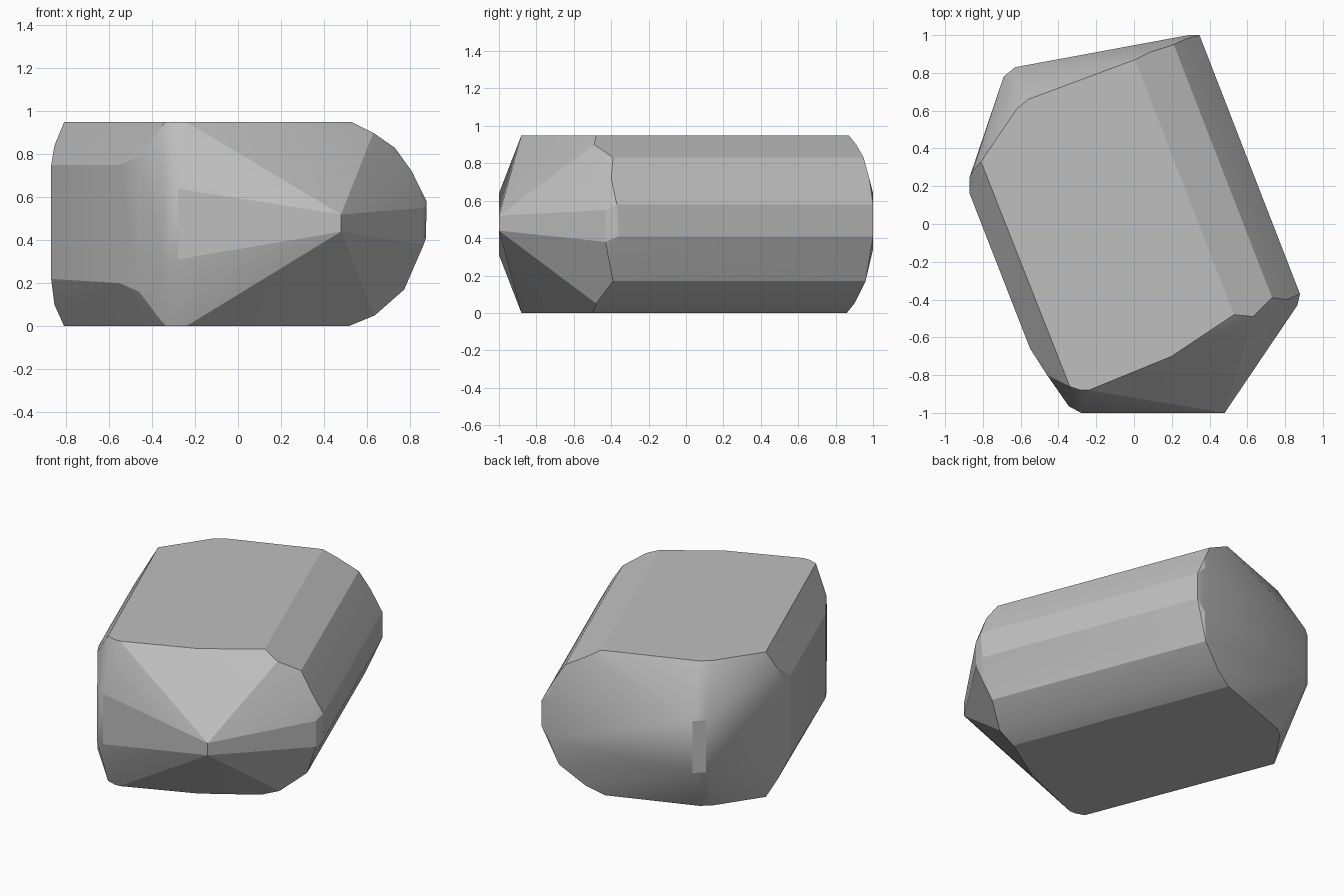
import bpy, bmesh, math

cube = bpy.data.objects.get("Cube")
if cube:
    bpy.data.objects.remove(cube, do_unlink=True)

# Stone colour
grey = bpy.data.materials.new("stone grey")
grey.use_nodes = True
colour = (0.52, 0.52, 0.52, 1)
grey.diffuse_color = colour
grey.node_tree.nodes["Principled BSDF"].inputs["Base Color"].default_value = colour

bm = bmesh.new()
TOP = 0.95


def post(x, y, low, high):
    """Vertical edge of the block."""
    for z in (low, high):
        bm.verts.new((x, y, z))


def rail(offset, z, front, back):
    """Long edge running along the slanted axis of the block."""
    for y in (front, back):
        bm.verts.new(((offset - 0.362 * y) / 0.932, y, z))


# Rounded long side
for r in [(0.32, TOP, -0.48, 0.87), (0.41, 0.90, -0.49, 0.91),
          (0.54, 0.83, -0.39, 0.95), (0.61, 0.72, -0.40, 0.98),
          (0.685, 0.58, -0.37, 1.0), (0.685, 0.41, -0.36, 1.0),
          (0.58, 0.17, -0.39, 0.96), (0.42, 0.05, -0.48, 0.90),
          (0.30, 0.0, -0.50, 0.86)]:
    rail(*r)

# Outlines of the flat top and bottom
for x, y in [(-0.81, 0.33), (-0.62, 0.61), (-0.56, 0.66),
             (-0.34, -0.86), (-0.28, -0.88), (-0.24, -0.88), (0.20, -0.70)]:
    post(x, y, 0, TOP)

# Blunt front end
post(0.48, -1.0, 0.44, 0.52)
post(-0.28, -1.0, 0.31, 0.64)
post(-0.345, -0.965, 0.30, 0.64)
post(0.865, -0.43, 0.38, 0.55)

# Steep long side and back corner
post(-0.46, -0.80, 0.16, 0.79)
post(-0.55, -0.66, 0.20, 0.75)
post(-0.87, 0.16, 0.22, 0.75)
post(-0.87, 0.25, 0.22, 0.75)
post(-0.855, 0.28, 0.10, 0.84)
post(-0.69, 0.78, 0.30, 0.64)
post(-0.63, 0.83, 0.30, 0.64)
post(0.29, 1.0, 0.34, 0.64)

# Wrap the edges in one faceted skin
hull = bmesh.ops.convex_hull(bm, input=bm.verts[:])
loose = {g for g in hull["geom_interior"] + hull["geom_unused"]
         if isinstance(g, bmesh.types.BMVert)}
bmesh.ops.delete(bm, geom=list(loose), context="VERTS")
bmesh.ops.dissolve_limit(bm, angle_limit=math.radians(1),
                         verts=bm.verts[:], edges=bm.edges[:])
bmesh.ops.recalc_face_normals(bm, faces=bm.faces[:])

mesh = bpy.data.meshes.new("faceted_stone")
bm.to_mesh(mesh)
bm.free()
mesh.materials.append(grey)
stone = bpy.data.objects.new("faceted_stone", mesh)
bpy.context.collection.objects.link(stone)

bpy.ops.object.select_all(action="DESELECT")
stone.select_set(True)
bpy.context.view_layer.objects.active = stone
bpy.ops.object.shade_smooth_by_angle(angle=math.radians(20))
